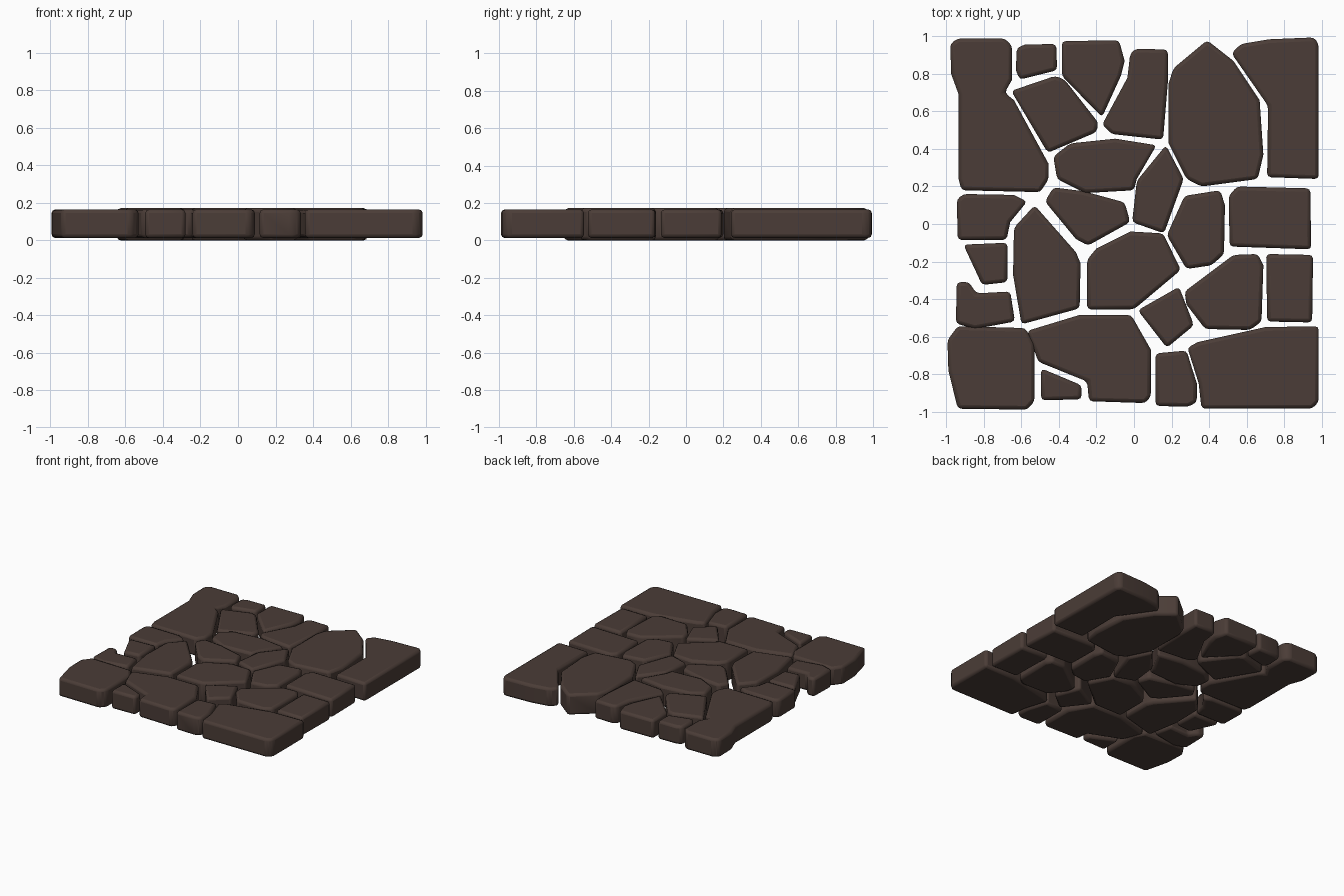
import bpy, bmesh, math
from mathutils import Vector

stone_mat = bpy.data.materials.new("dark brown stone")
stone_mat.diffuse_color = (0.07, 0.046, 0.038, 1)


def stone(name, *outline):
    """One paving stone: outline extruded to a slab with worn, bevelled edges."""
    cx = sum(p[0] for p in outline) / len(outline)
    cy = sum(p[1] for p in outline) / len(outline)
    # stones in the middle bulge slightly more than those on the border
    inner = max(abs(cx), abs(cy)) < 0.6
    z0, z1 = (0.0, 0.172) if inner else (0.013, 0.165)
    bm = bmesh.new()
    base = bm.faces.new([bm.verts.new((x, y, z0)) for x, y in outline])
    ext = bmesh.ops.extrude_face_region(bm, geom=[base], use_keep_orig=True)
    top = [v for v in ext["geom"] if isinstance(v, bmesh.types.BMVert)]
    bmesh.ops.translate(bm, verts=top, vec=Vector((0, 0, z1 - z0)))
    bmesh.ops.recalc_face_normals(bm, faces=bm.faces[:])
    mesh = bpy.data.meshes.new(name)
    bm.to_mesh(mesh)
    bm.free()
    mesh.materials.append(stone_mat)
    ob = bpy.data.objects.new(name, mesh)
    bpy.context.collection.objects.link(ob)
    bev = ob.modifiers.new("worn edges", "BEVEL")
    bev.width = 0.02
    bev.segments = 2
    bev.limit_method = "ANGLE"
    bev.angle_limit = math.radians(30)
    bpy.ops.object.select_all(action="DESELECT")
    bpy.context.view_layer.objects.active = ob
    ob.select_set(True)
    bpy.ops.object.shade_smooth_by_angle(angle=math.radians(35))


# back row
stone("back_left_corner_stone", (-.98, .96), (-.94, .99), (-.69, .99), (-.65, .95), (-.65, .77), (-.69, .70),
      (-.64, .66), (-.455, .32), (-.455, .24), (-.50, .17), (-.92, .18), (-.935, .24), (-.935, .69), (-.975, .80))
stone("back_small_stone", (-.625, .94), (-.58, .957), (-.415, .96), (-.41, .82), (-.61, .77), (-.63, .82))
stone("back_wedge_stone", (-.385, .975), (-.08, .98), (-.05, .87), (-.07, .79), (-.17, .57), (-.385, .79))
stone("back_middle_stone", (-.02, .91), (.01, .935), (.18, .93), (.18, .75), (.155, .45), (-.12, .48),
      (-.17, .53), (-.035, .78))
stone("back_left_inner_stone", (-.655, .71), (-.42, .79), (-.37, .77), (-.19, .54), (-.20, .49), (-.46, .38))
stone("back_large_stone", (.185, .75), (.21, .83), (.39, .98), (.53, .87), (.67, .66), (.69, .37),
      (.66, .24), (.36, .20), (.28, .24), (.185, .43))
stone("back_right_corner_stone", (.52, .91), (.57, .96), (.72, .985), (.96, .995), (.985, .96), (.985, .24),
      (.71, .25), (.715, .63))

# middle stones
stone("upper_oval_stone", (-.43, .36), (-.34, .43), (-.1, .455), (.12, .42), (.015, .24), (0, .18),
      (-.26, .165), (-.41, .24))
stone("centre_diamond_stone", (.17, .42), (.265, .24), (.16, -.05), (-.01, .01), (.015, .23))
stone("centre_slanted_stone", (-.475, .12), (-.43, .195), (-.27, .175), (-.05, .115), (-.02, .01),
      (-.245, -.115), (-.31, -.08))
stone("left_upper_stone", (-.945, .13), (-.91, .16), (-.64, .155), (-.57, .12), (-.66, .01), (-.68, -.085),
      (-.94, -.085))
stone("left_tall_stone", (-.53, .10), (-.31, -.15), (-.285, -.21), (-.29, -.45), (-.60, -.535),
      (-.645, -.27), (-.64, -.02))
stone("left_small_stone", (-.91, -.11), (-.675, -.10), (-.675, -.31), (-.81, -.325))
stone("left_notched_stone", (-.945, -.31), (-.88, -.31), (-.84, -.37), (-.66, -.36), (-.635, -.52),
      (-.85, -.56), (-.95, -.53))
stone("centre_large_stone", (-.25, -.19), (-.20, -.13), (-.02, -.04), (.155, -.05), (.25, -.245),
      (0, -.455), (-.25, -.455))
stone("right_inner_stone", (.175, -.06), (.27, .15), (.46, .18), (.485, .10), (.48, -.16), (.415, -.22),
      (.28, -.24))
stone("right_upper_stone", (.505, .15), (.55, .2), (.94, .19), (.945, -.135), (.51, -.12))
stone("right_lower_inner_stone", (.27, -.36), (.53, -.165), (.66, -.16), (.69, -.22), (.68, -.52),
      (.62, -.565), (.38, -.56), (.28, -.43))
stone("right_lower_stone", (.705, -.16), (.955, -.165), (.95, -.525), (.71, -.52))
stone("small_diamond_stone", (.02, -.46), (.24, -.335), (.32, -.54), (.175, -.66))

# front row
stone("front_left_corner_stone", (-.995, -.62), (-.94, -.545), (-.58, -.555), (-.53, -.64), (-.53, -.945),
      (-.57, -.99), (-.94, -.985), (-.99, -.78))
stone("front_wide_stone", (-.57, -.57), (-.29, -.485), (-.015, -.485), (.09, -.67), (.09, -.92),
      (.06, -.955), (-.24, -.945), (-.25, -.84), (-.51, -.735))
stone("front_small_stone", (-.495, -.77), (-.28, -.86), (-.28, -.935), (-.495, -.94))
stone("front_narrow_stone", (.115, -.69), (.28, -.675), (.335, -.85), (.335, -.95), (.29, -.975), (.115, -.97))
stone("front_right_corner_stone", (.285, -.66), (.34, -.63), (.70, -.55), (.985, -.545), (.985, -.95),
      (.95, -.985), (.36, -.985), (.345, -.85))
